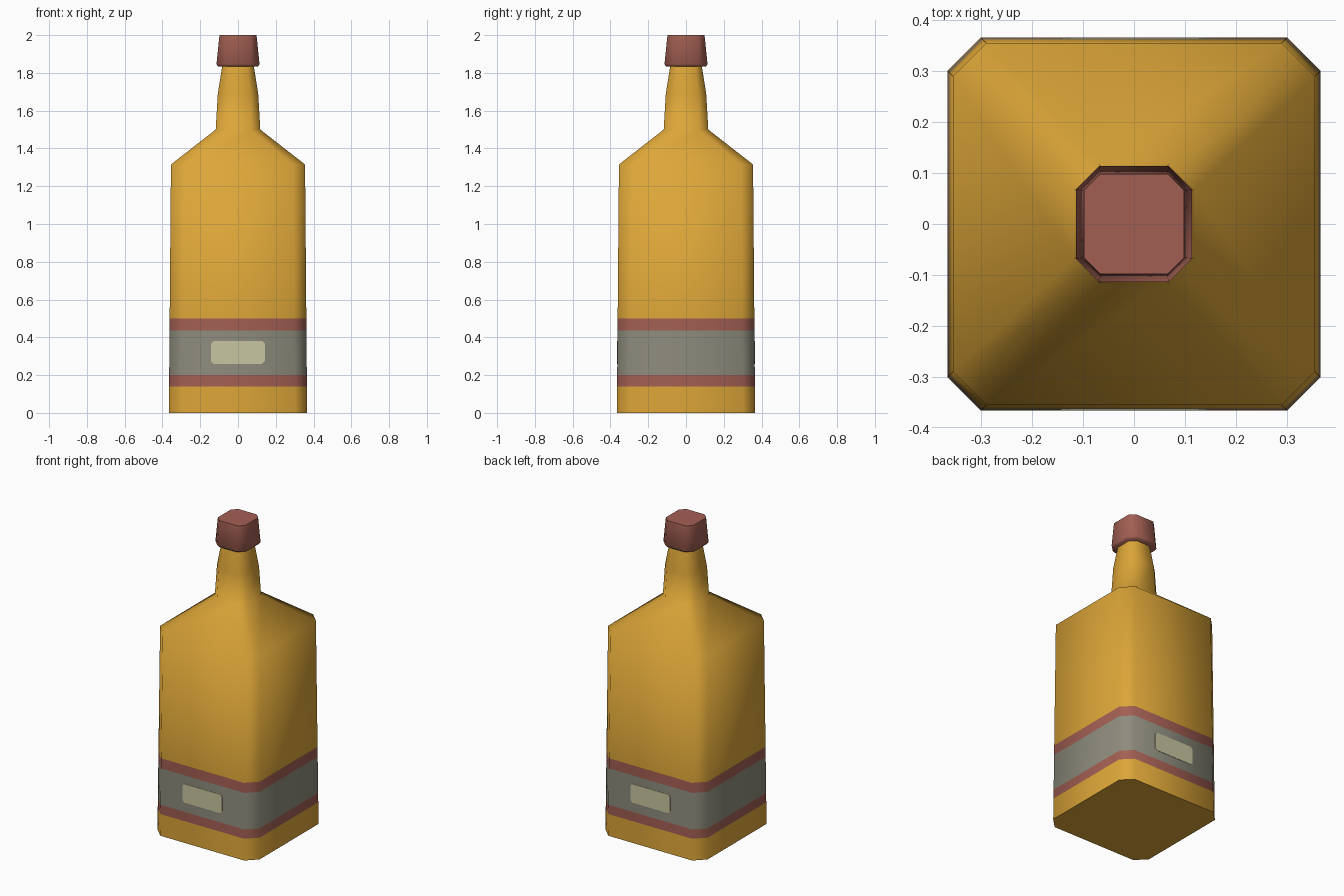
import bpy, bmesh, math

if "Cube" in bpy.data.objects:
    bpy.data.objects.remove(bpy.data.objects["Cube"])


def srgb(r, g, b):
    lin = lambda c: c / 12.92 if c <= 0.04045 else ((c + 0.055) / 1.055) ** 2.4
    return [lin(v / 255) for v in (r, g, b)] + [1.0]


def material(name, rgb):
    m = bpy.data.materials.new(name)
    m.diffuse_color = srgb(*rgb)
    m.use_nodes = True
    m.node_tree.nodes["Principled BSDF"].inputs["Base Color"].default_value = m.diffuse_color
    return m


amber = material("amber", (221, 166, 56))
red = material("dull_red", (162, 95, 83))
grey = material("label_grey", (142, 140, 125))
cream = material("pale_cream", (200, 198, 160))


def finish(name, bm, mats):
    bmesh.ops.recalc_face_normals(bm, faces=bm.faces)
    me = bpy.data.meshes.new(name)
    bm.to_mesh(me)
    bm.free()
    for m in mats:
        me.materials.append(m)
    ob = bpy.data.objects.new(name, me)
    bpy.context.collection.objects.link(ob)
    return ob


def smooth(ob, deg):
    bpy.ops.object.select_all(action='DESELECT')
    ob.select_set(True)
    bpy.context.view_layer.objects.active = ob
    bpy.ops.object.shade_smooth_by_angle(angle=math.radians(deg))


def octagon(h, c):
    """Square of half width h with corners cut by c."""
    k = h - c
    return [(h, -k), (h, k), (k, h), (-k, h), (-h, k), (-h, -k), (-k, -h), (k, -h)]


def loft(name, profile, mats, rule=lambda z: 0):
    """Stack chamfered squares given as (z, half width, chamfer)."""
    bm = bmesh.new()
    rings = [[bm.verts.new((x, y, z)) for x, y in octagon(h, c)] for z, h, c in profile]
    for a, b in zip(rings, rings[1:]):
        z = (a[0].co.z + b[0].co.z) / 2
        for i in range(8):
            j = (i + 1) % 8
            bm.faces.new((a[i], a[j], b[j], b[i])).material_index = rule(z)
    bm.faces.new(rings[0][::-1])
    bm.faces.new(rings[-1])
    return finish(name, bm, mats)


def wall(z):
    return 0.366 - 0.011 * z / 1.315


# Bottle with label bands coloured by height
def band(z):
    if 0.2 < z < 0.435:
        return 2
    return 1 if 0.14 < z < 0.5 else 0


profile = [(z, wall(z), 0.065) for z in (0, 0.14, 0.2, 0.435, 0.5, 1.315)]
profile += [(1.5, 0.118, 0.05), (1.69, 0.107, 0.045), (1.84, 0.083, 0.035)]
smooth(loft("bottle", profile, [amber, red, grey], band), 60)

# Cap
cap = [(1.833, 0.105, 0.042), (1.846, 0.114, 0.046), (2.0, 0.098, 0.032)]
smooth(loft("cap", cap, [red]), 60)

# Label plates on front and back, following the wall slope
c = 0.014
x0, x1, z0, z1 = -0.143, 0.142, 0.26, 0.38
outline = [(x0 + c, z0), (x1 - c, z0), (x1, z0 + c), (x1, z1 - c),
           (x1 - c, z1), (x0 + c, z1), (x0, z1 - c), (x0, z0 + c)]
for name, s in (("front_plate", -1), ("back_plate", 1)):
    bm = bmesh.new()
    outer = [bm.verts.new((-s * x, s * (wall(z) + 0.002), z)) for x, z in outline]
    inner = [bm.verts.new((-s * x, s * (wall(z) - 0.002), z)) for x, z in outline]
    bm.faces.new(outer)
    bm.faces.new(inner[::-1])
    for i in range(8):
        j = (i + 1) % 8
        bm.faces.new((outer[i], inner[i], inner[j], outer[j]))
    finish(name, bm, [cream])
